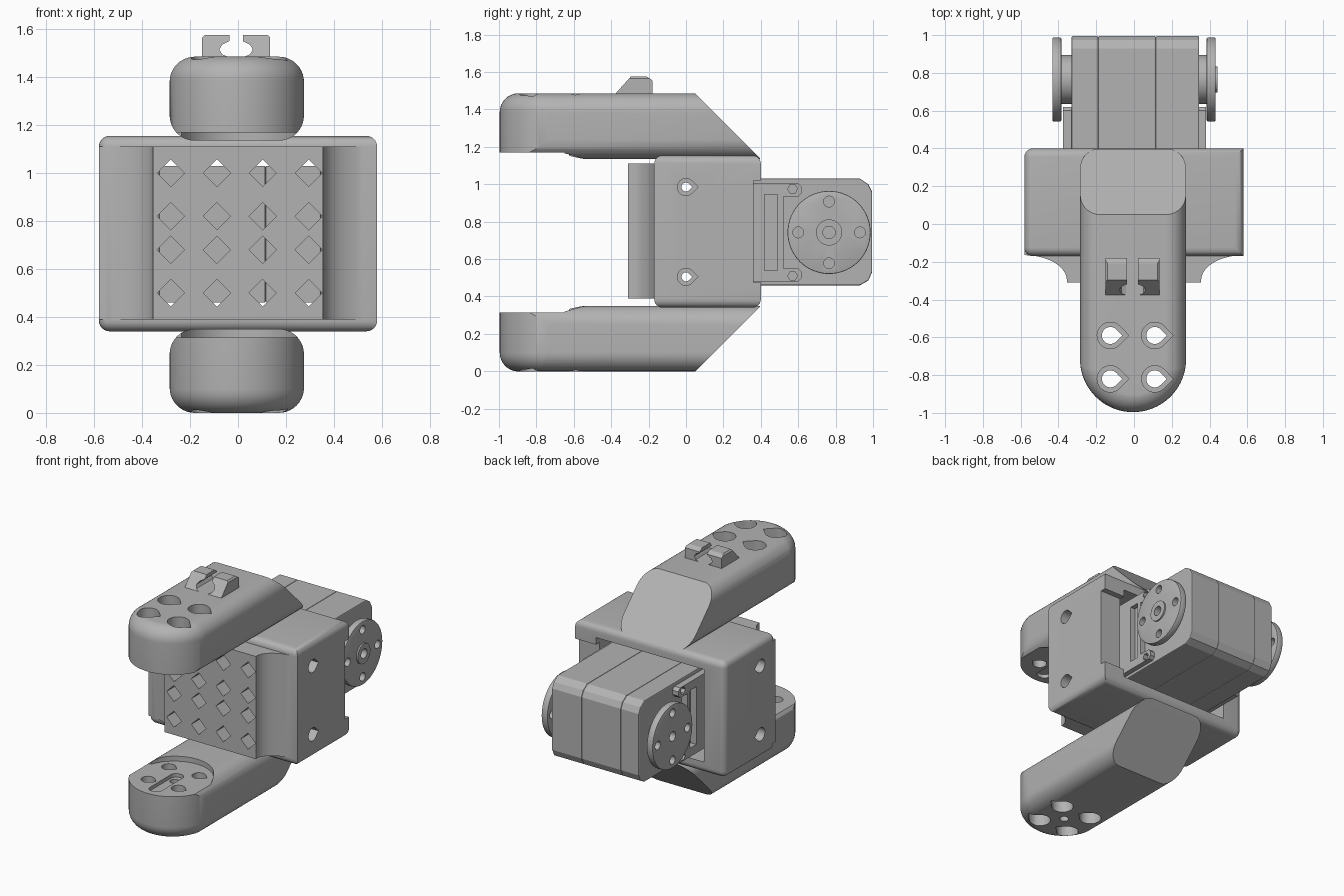
import bpy, bmesh, math
from mathutils import Matrix

cube = bpy.data.objects.get("Cube")
if cube:
    bpy.data.objects.remove(cube, do_unlink=True)

grey = bpy.data.materials.new("plastic grey")
grey.use_nodes = True
grey.diffuse_color = (0.45, 0.45, 0.45, 1)
grey.node_tree.nodes["Principled BSDF"].inputs["Base Color"].default_value = (0.45, 0.45, 0.45, 1)

MID = 0.7425  # height of the servo axis and mirror plane


def add_prism(bm, pts, axis, lo, hi):
    """Extrude a 2D outline along an axis; the outline uses the other two axes in order."""
    def place(p, d):
        co = list(p)
        co.insert("xyz".index(axis), d)
        return co
    a = [bm.verts.new(place(p, lo)) for p in pts]
    b = [bm.verts.new(place(p, hi)) for p in pts]
    bm.faces.new(a)
    bm.faces.new(b)
    for i in range(len(pts)):
        j = (i + 1) % len(pts)
        bm.faces.new((a[i], a[j], b[j], b[i]))


def finish(name, bm):
    bmesh.ops.recalc_face_normals(bm, faces=bm.faces)
    mesh = bpy.data.meshes.new(name)
    bm.to_mesh(mesh)
    bm.free()
    obj = bpy.data.objects.new(name, mesh)
    bpy.context.collection.objects.link(obj)
    mesh.materials.append(grey)
    return obj


def prisms(name, outlines, axis, lo, hi):
    bm = bmesh.new()
    for pts in outlines:
        add_prism(bm, pts, axis, lo, hi)
    return finish(name, bm)


def bevel(obj, width, segments, rule):
    bm = bmesh.new()
    bm.from_mesh(obj.data)
    edges = [e for e in bm.edges if rule(*[v.co for v in e.verts])]
    bmesh.ops.bevel(bm, geom=edges, offset=width, segments=segments, profile=0.5, affect='EDGES')
    bm.to_mesh(obj.data)
    bm.free()
    return obj


def combine(obj, other, op='DIFFERENCE'):
    mod = obj.modifiers.new("combine", 'BOOLEAN')
    mod.operation, mod.solver, mod.object = op, 'EXACT', other
    bpy.context.view_layer.objects.active = obj
    bpy.ops.object.modifier_apply(modifier=mod.name)
    bpy.data.objects.remove(other, do_unlink=True)


def smooth(obj):
    bpy.ops.object.select_all(action='DESELECT')
    obj.select_set(True)
    bpy.context.view_layer.objects.active = obj
    bpy.ops.object.shade_smooth_by_angle(angle=math.radians(32))


def rect(x0, x1, y0, y1):
    return [(x0, y0), (x1, y0), (x1, y1), (x0, y1)]


def circle(cx, cy, r, n=32, start=0.0, sweep=2 * math.pi):
    return [(cx + r * math.cos(start + sweep * i / n), cy + r * math.sin(start + sweep * i / n)) for i in range(n)]


def teardrop(cx, cy, r):
    """Round hole with a pointed end towards the first axis."""
    return circle(cx, cy, r, 20, math.pi / 4, 1.5 * math.pi) + [(cx + r * 0.7, cy - r * 0.7), (cx + r * 1.4, cy)]


def rounded(x0, x1, y0, y1, r, n=10):
    corners = [(x1 - r, y1 - r), (x0 + r, y1 - r), (x0 + r, y0 + r), (x1 - r, y0 + r)]
    return [(cx + r * math.cos((k + i / n) * math.pi / 2), cy + r * math.sin((k + i / n) * math.pi / 2))
            for k, (cx, cy) in enumerate(corners) for i in range(n + 1)]


# Housing: rounded block with a coved front plate
housing = prisms("housing", [rect(-0.58, 0.58, -0.17, 0.4)], "z", 0.34, 1.155)
bevel(housing, 0.045, 6, lambda a, b: not (a.x > 0.5 and b.x > 0.5 and abs(a.z - b.z) > 0.1))
cove = [(0.58 - 0.225 * math.cos(t * math.pi / 24), -0.30 + 0.135 * math.sin(t * math.pi / 24)) for t in range(13)]
half = [(0.355, -0.31)] + cove + [(0.58, -0.1)]
plate = prisms("front_plate", [half + [(-x, y) for x, y in reversed(half)]], "z", 0.39, 1.11)
combine(housing, plate, 'UNION')
combine(housing, prisms("cavity", [rect(-0.42, 0.42, -0.2, 0.6)], "z", 0.42, 1.07))
combine(housing, prisms("side_notch", [rect(0.36, 0.6, 0.475, 1.02)], "x", 0.3, 0.7))
diamonds = [circle(x, z, 0.057, 4) for x in (-0.28, -0.088, 0.103, 0.295) for z in (0.5, 0.68, 0.82, 1.0)]
combine(housing, prisms("diamond_holes", diamonds, "y", -0.4, -0.1))
combine(housing, prisms("side_holes", [teardrop(0, z, 0.024) for z in (0.505, 0.985)], "x", -0.7, 0.7))
for lo, hi in ((-0.7, -0.5), (0.5, 0.7)):
    combine(housing, prisms("side_sinks", [teardrop(0, z, 0.046) for z in (0.505, 0.985)], "x", lo, hi))
smooth(housing)


# Arms: rounded bar with a round tip, sloped back end and screw holes
def make_arm(name, centre_hole):
    arm = prisms(name, [rounded(-0.285, 0.275, 1.135, 1.485, 0.105)], "y", -1.2, 0.5)
    tip = circle(-0.005, -0.715, 0.281, 40, math.pi, math.pi) + [(0.276, -0.715), (0.276, 0.6), (-0.286, 0.6)]
    plan = prisms("plan", [tip], "z", 1.0, 1.486)
    bevel(plan, 0.1, 8, lambda a, b: a.z > 1.4 and b.z > 1.4 and min(a.y, b.y) < -0.71 and max(a.y, b.y) < 0.0)
    combine(arm, plan, 'INTERSECT')
    combine(arm, prisms("slope", [[(0.05, 1.485), (0.395, 1.14), (0.45, 1.0), (0.7, 1.0), (0.7, 1.6), (0.05, 1.6)]],
                        "x", -0.5, 0.5))
    # Round pad lowered into the inner face, with a horn slot
    pad = [(-0.4, -1.2), (0.4, -1.2), (0.4, -0.65)] + circle(0, -0.705, 0.25, 24, 0.22, math.pi - 0.44) + [(-0.4, -0.65)]
    combine(arm, prisms("pad", [pad], "z", 1.0, 1.17))
    combine(arm, prisms("slot", [rounded(-0.045, 0.045, -0.95, -0.64, 0.04)], "z", 1.1, 1.195))
    spots = [(x, y) for x in (-0.125, 0.11) for y in (-0.59, -0.82)]
    combine(arm, prisms("screw_holes", [teardrop(x, y, 0.045) for x, y in spots], "z", 1.0, 1.6))
    combine(arm, prisms("screw_sinks", [teardrop(x, y, 0.07) for x, y in spots], "z", 1.28, 1.6))
    if centre_hole:
        combine(arm, prisms("centre_hole", [circle(0, -0.705, 0.03)], "z", 1.0, 1.6))
    return arm


smooth(make_arm("upper_arm", False))
lower_arm = make_arm("lower_arm", True)
lower_arm.data.transform(Matrix.Translation((0, 0, 2 * MID)) @ Matrix.Scale(-1, 4, (0, 0, 1)))
lower_arm.data.flip_normals()
smooth(lower_arm)

# Cable clips: two facing hooks with a sloped front
for side, name in ((-1, "right_clip"), (1, "left_clip")):
    hook = [(0.142, 1.47), (0.142, 1.565), (0.132, 1.575), (0.028, 1.575), (0.028, 1.55),
            (0.058, 1.535), (0.07, 1.515), (0.058, 1.495), (0.028, 1.482), (0.028, 1.47)]
    clip = prisms(name, [[(side * x - 0.008, z) for x, z in hook]], "y", -0.4, -0.18)
    combine(clip, prisms("clip_slope", [[(-0.39, 1.47), (-0.30, 1.57), (-0.28, 1.6), (-0.5, 1.6), (-0.5, 1.47)]],
                         "x", -0.3, 0.3))
    combine(clip, prisms("clip_back", [[(-0.21, 1.576), (-0.179, 1.555), (-0.1, 1.6)]], "x", -0.3, 0.3))

# Servo body: three slices with fine seams
side_outline = [(0.06, 0.46), (0.93, 0.46), (0.975, 0.485), (0.995, 0.53),
                (0.995, 0.96), (0.975, 1.0), (0.93, 1.03), (0.06, 1.03)]
slices = [("right_case", -0.33, -0.19), ("middle_case", -0.19, 0.115), ("left_case", 0.115, 0.345)]
for name, lo, hi in slices:
    case = prisms(name, [side_outline], "x", lo, hi)
    bevel(case, 0.006, 2, lambda a, b: abs(a.x - b.x) < 0.001)

# Servo flanges: framed block with two screw ears on each side
for side, name, edge in ((1, "left_flange", 0.38), (-1, "right_flange", 0.375)):
    lo, hi = sorted((side * 0.32, side * edge))
    ears = [(0.08, 0.48), (0.6, 0.48), (0.62, 0.5), (0.62, 0.53), (0.6, 0.55), (0.52, 0.55)]
    outline = ears + [(y, 2 * MID - z) for y, z in reversed(ears)]
    flange = prisms(name, [outline], "x", lo, hi)
    wide = sorted((side * 0.2, side * 0.5))
    combine(flange, prisms("ear_holes", [circle(0.57, z, 0.026, 6) for z in (0.51, 0.975)], "x", *wide))
    combine(flange, prisms("window", [rect(0.42, 0.49, 0.54, 0.945)], "x", *wide))

# Horn discs: drilled wheel, hub and centre boss on each side
for side, name in ((1, "left_horn"), (-1, "right_horn")):
    def span(a, b):
        return sorted((side * a, side * b))
    horn = prisms(name, [circle(0.765, MID, 0.222, 64)], "x", *span(0.385, 0.432))
    bevel(horn, 0.006, 2, lambda a, b: abs(a.x - b.x) < 0.001)
    combine(horn, prisms("hub", [circle(0.765, MID, 0.13, 48)], "x", *span(0.32, 0.39)), 'UNION')
    if side > 0:
        combine(horn, prisms("boss", [circle(0.765, MID, 0.07)], "x", *span(0.4, 0.443)), 'UNION')
    drills = [circle(*c, 0.029, 20) for c in circle(0.765, MID, 0.165, 4)]
    combine(horn, prisms("drills", drills, "x", *span(0.36, 0.5)))
    combine(horn, prisms("centre_drill", [circle(0.765, MID, 0.033)], "x", *span(0.37, 0.5)))
    smooth(horn)
